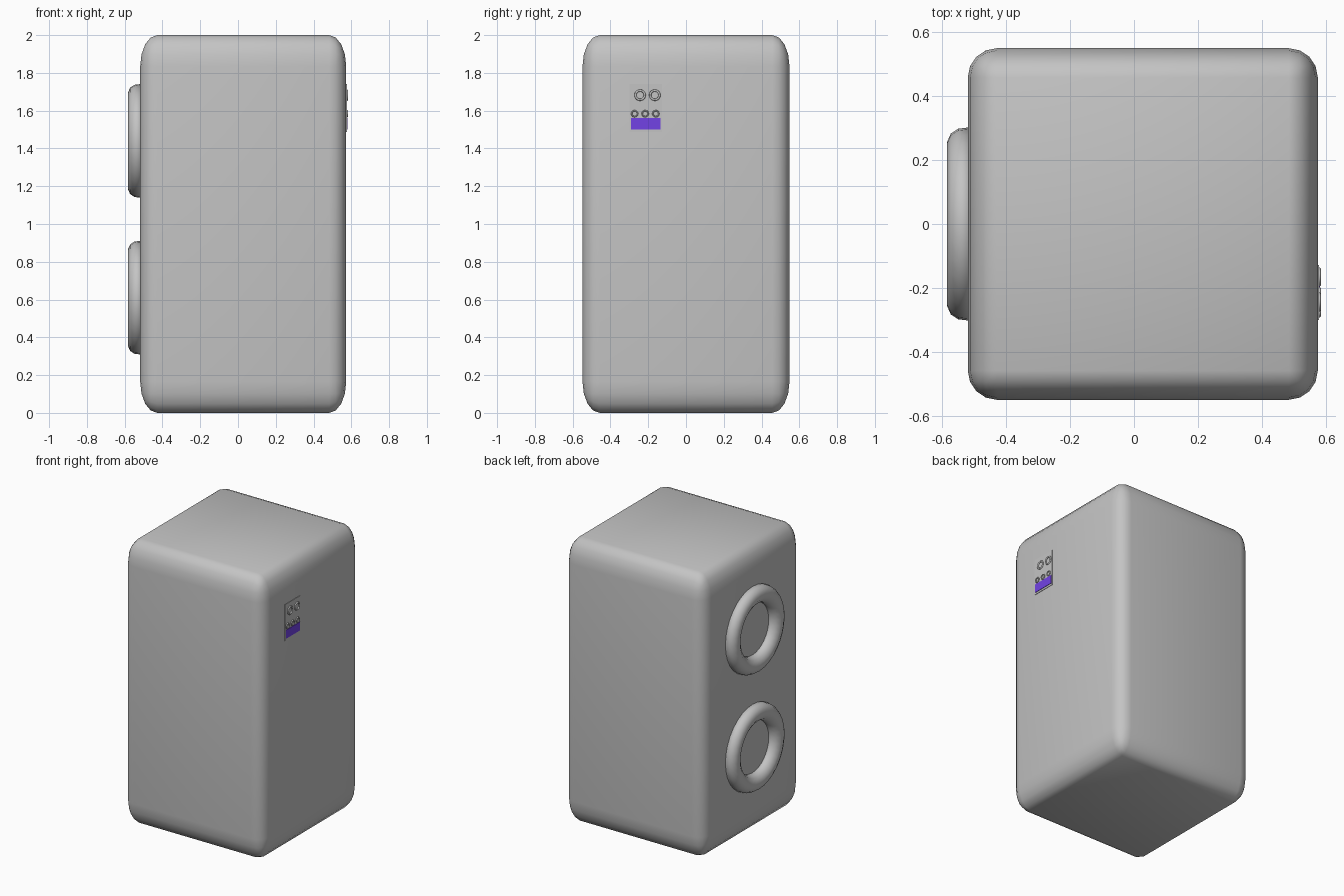
import bpy, bmesh, math
from mathutils import Matrix, Vector

if "Cube" in bpy.data.objects:
    bpy.data.objects.remove(bpy.data.objects["Cube"])


def material(name, rgb):
    m = bpy.data.materials.new(name)
    m.diffuse_color = (*rgb, 1)
    m.use_nodes = True
    m.node_tree.nodes["Principled BSDF"].inputs["Base Color"].default_value = m.diffuse_color
    return m


GREY = material("grey", (0.55, 0.55, 0.55))
PURPLE = material("purple", (0.17, 0.055, 0.78))
BACK, FRONT = -0.518, 0.573      # x of the two end faces


def finish(name, bm, mat, smooth=True):
    bmesh.ops.recalc_face_normals(bm, faces=bm.faces)
    me = bpy.data.meshes.new(name)
    bm.to_mesh(me)
    bm.free()
    me.materials.append(mat)
    for p in me.polygons:
        p.use_smooth = smooth
    ob = bpy.data.objects.new(name, me)
    bpy.context.collection.objects.link(ob)
    return ob


def box(name, lo, hi, mat, bevel=0):
    # bevel the unit cube first, so the rounding stretches with the box
    bm = bmesh.new()
    bmesh.ops.create_cube(bm, size=1)
    if bevel:
        bmesh.ops.bevel(bm, geom=bm.edges[:], offset=bevel, segments=4,
                        profile=0.5, affect='EDGES')
    lo, hi = Vector(lo), Vector(hi)
    bmesh.ops.transform(bm, verts=bm.verts,
                        matrix=Matrix.Translation((lo + hi) / 2) @ Matrix.Diagonal((*(hi - lo), 1)))
    return finish(name, bm, mat, bool(bevel))


def ring(name, profile, x, y, z, side, mat, n):
    # lathe (radius, height) points about an axis along x
    bm = bmesh.new()
    rows = []
    for i in range(n):
        a = 2 * math.pi * i / n
        rows.append([bm.verts.new((x + side * h, y + r * math.cos(a), z + r * math.sin(a)))
                     for r, h in profile])
    for i in range(n):
        a, b = rows[i], rows[(i + 1) % n]
        for j in range(len(profile)):
            k = (j + 1) % len(profile)
            bm.faces.new((a[j], a[k], b[k], b[j]))
    return finish(name, bm, mat)


# rounded cabinet
box("cabinet", (BACK, -0.548, 0), (FRONT, 0.548, 2), GREY, 0.083)

# two large speaker surrounds
surround = [(0.18, -0.01), (0.183, 0.02), (0.197, 0.045), (0.225, 0.063),
            (0.255, 0.065), (0.282, 0.053), (0.297, 0.03), (0.302, -0.01)]
for i, z in enumerate((0.61, 1.44)):
    ring(f"speaker_surround_{i + 1}", surround, BACK, 0, z, -1, GREY, 32)

# small control plate with a coloured strip
box("control_plate", (FRONT - 0.004, -0.3, 1.487), (FRONT + 0.003, -0.128, 1.742), GREY)
box("colour_strip", (FRONT - 0.004, -0.291, 1.5), (FRONT + 0.006, -0.135, 1.56), PURPLE)


# sockets on the plate
def socket(name, y, z, r, n):
    prof = [(r * 0.58, 0), (r * 0.65, 0.006), (r * 0.8, 0.009), (r * 0.94, 0.006), (r, 0)]
    ring(name, prof, FRONT + 0.001, y, z, 1, GREY, n)


for i, y in enumerate((-0.243, -0.165)):
    socket(f"large_socket_{i + 1}", y, 1.682, 0.031, 20)
for i, y in enumerate((-0.272, -0.216, -0.16)):
    socket(f"small_socket_{i + 1}", y, 1.584, 0.02, 12)
